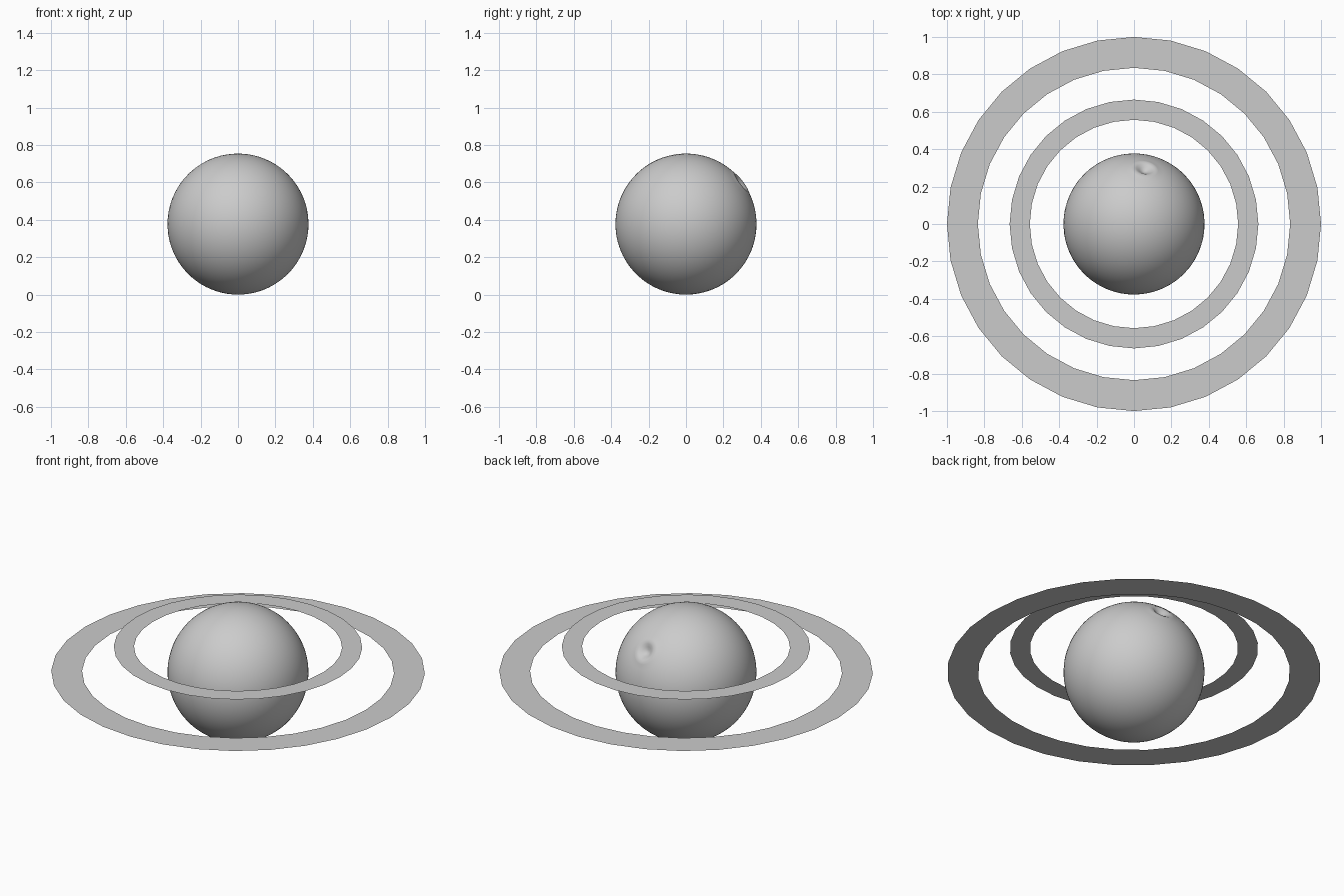
import bpy, bmesh, math
from mathutils import Vector

if "Cube" in bpy.data.objects:
    bpy.data.objects.remove(bpy.data.objects["Cube"])

R = 0.377                                   # globe radius, also its centre height
CRATER = Vector((0.057, 0.295, 0.22)).normalized()

grey = bpy.data.materials.new("light grey")
grey.diffuse_color = (0.6, 0.6, 0.6, 1)
grey.use_nodes = True
grey.node_tree.nodes["Principled BSDF"].inputs["Base Color"].default_value = grey.diffuse_color


def add_object(name, bm, z):
    mesh = bpy.data.meshes.new(name)
    bm.to_mesh(mesh)
    bm.free()
    mesh.materials.append(grey)
    obj = bpy.data.objects.new(name, mesh)
    obj.location.z = z
    bpy.context.collection.objects.link(obj)
    return obj


def flat_ring(name, inner, outer, z, sides=32):
    bm = bmesh.new()
    loops = []
    for r in (inner, outer):
        loops.append([bm.verts.new((r * math.cos(a), r * math.sin(a), 0))
                      for a in (math.tau * i / sides for i in range(sides))])
    a, b = loops
    for i in range(sides):
        j = (i + 1) % sides
        bm.faces.new((a[i], b[i], b[j], a[j]))
    return add_object(name, bm, z)


# Globe, with its pole turned to the crater so the dent gets fine, even rows
bm = bmesh.new()
bmesh.ops.create_uvsphere(bm, u_segments=64, v_segments=80, radius=R)
for v in bm.verts:
    d = v.co.angle(Vector((0, 0, 1))) * R   # distance along the surface
    dent = -0.028 * math.cos(math.pi / 2 * min(d / 0.06, 1)) ** 2
    rim = 0.003 * math.exp(-((d - 0.062) / 0.014) ** 2)
    v.co *= 1 + (dent + rim) / R
turn = CRATER.to_track_quat('Z', 'Y').to_matrix()
bmesh.ops.rotate(bm, verts=bm.verts, cent=(0, 0, 0), matrix=turn)
for f in bm.faces:
    f.smooth = True
add_object("globe", bm, R)

# Two separate paper-thin rings, the inner one floating higher
flat_ring("outer_ring", 0.835, 1.0, R)
flat_ring("inner_ring", 0.557, 0.665, R + 0.148)
